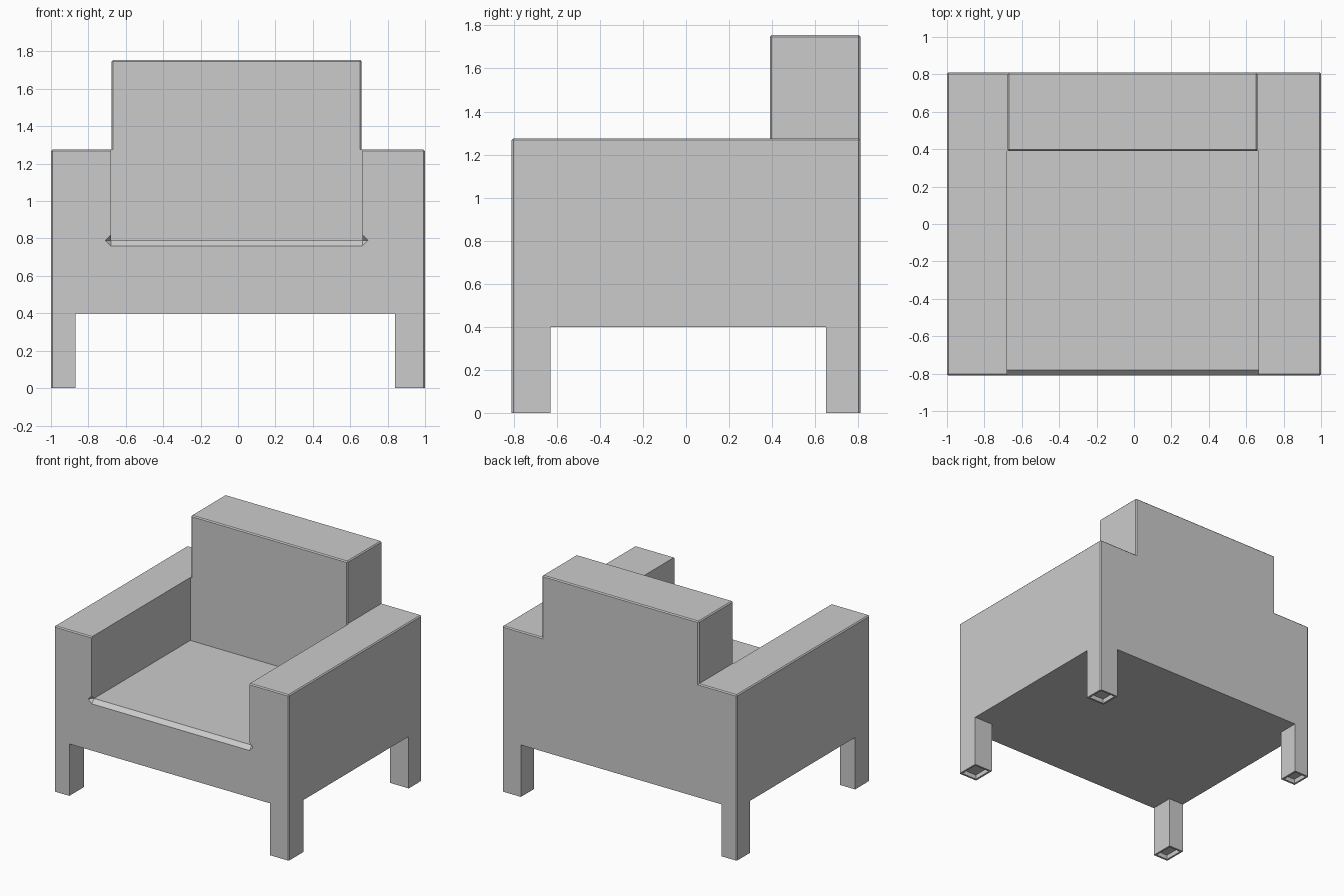
import bpy, bmesh

if "Cube" in bpy.data.objects:
    bpy.data.objects.remove(bpy.data.objects["Cube"])


def make_object(name, verts, faces):
    mesh = bpy.data.meshes.new(name)
    bm = bmesh.new()
    vs = [bm.verts.new(v) for v in verts]
    for f in faces:
        bm.faces.new([vs[i] for i in f])
    bmesh.ops.recalc_face_normals(bm, faces=bm.faces)
    bm.to_mesh(mesh)
    bm.free()
    obj = bpy.data.objects.new(name, mesh)
    bpy.context.collection.objects.link(obj)
    return obj


def box(name, x, y, z, bevel=0):
    """Box from (min, max) ranges; bevel trims every edge but the bottom ones."""
    verts = [(a, b, c) for a in x for b in y for c in z]
    obj = make_object(name, verts, [(0, 1, 3, 2), (4, 6, 7, 5), (0, 4, 5, 1),
                                    (2, 3, 7, 6), (0, 2, 6, 4), (1, 5, 7, 3)])
    if bevel:
        bm = bmesh.new()
        bm.from_mesh(obj.data)
        edges = [e for e in bm.edges if max(v.co.z for v in e.verts) > z[0] + 0.001]
        bmesh.ops.bevel(bm, geom=edges, offset=bevel, segments=1,
                        affect='EDGES', profile=0.5)
        bm.to_mesh(obj.data)
        bm.free()
    return obj


def combine(target, tool, operation):
    bpy.context.view_layer.objects.active = target
    mod = target.modifiers.new(operation.lower(), 'BOOLEAN')
    mod.operation = operation
    mod.solver = 'EXACT'
    mod.object = tool
    bpy.ops.object.modifier_apply(modifier=mod.name)
    bpy.data.objects.remove(tool, do_unlink=True)


LEFT, RIGHT, SEAT, FRONT = -0.68, 0.665, 0.79, -0.81

# Outer block and raised backrest
chair = box("armchair", (-1, 1), (FRONT, 0.81), (0, 1.275), 0.008)
back = box("backrest", (-0.675, 0.66), (0.39, 0.81), (0.6, 1.755), 0.008)
combine(chair, back, 'UNION')

# Seat opening between the arms
combine(chair, box("seat_cut", (LEFT, RIGHT), (-1, 0.39), (SEAT, 1.5)), 'DIFFERENCE')

# Chamfer along the seat's front edge, pointed at both ends
r = 0.03
diamond = [(FRONT - r, SEAT), (FRONT, SEAT + r), (FRONT + r, SEAT), (FRONT, SEAT - r)]
verts = [(x, y, z) for x in (LEFT, RIGHT) for y, z in diamond]
verts += [(LEFT - r, FRONT, SEAT), (RIGHT + r, FRONT, SEAT)]
faces = []
for i in range(4):
    j = (i + 1) % 4
    faces += [(i, j, j + 4, i + 4), (j, i, 8), (i + 4, j + 4, 9)]
combine(chair, make_object("chamfer_cut", verts, faces), 'DIFFERENCE')

# Gaps between the legs, both directions
leg_x = [(-1, -0.87), (0.84, 1)]
leg_y = [(FRONT, -0.63), (0.65, 0.81)]
combine(chair, box("side_gap", (-2, 2), (-0.63, 0.65), (-0.5, 0.4)), 'DIFFERENCE')
combine(chair, box("front_gap", (-0.87, 0.84), (-2, 2), (-0.5, 0.4)), 'DIFFERENCE')

# Shallow recess under each foot
t = 0.015
for x0, x1 in leg_x:
    for y0, y1 in leg_y:
        combine(chair, box("foot_recess", (x0 + t, x1 - t), (y0 + t, y1 - t),
                           (-0.1, 0.035)), 'DIFFERENCE')
